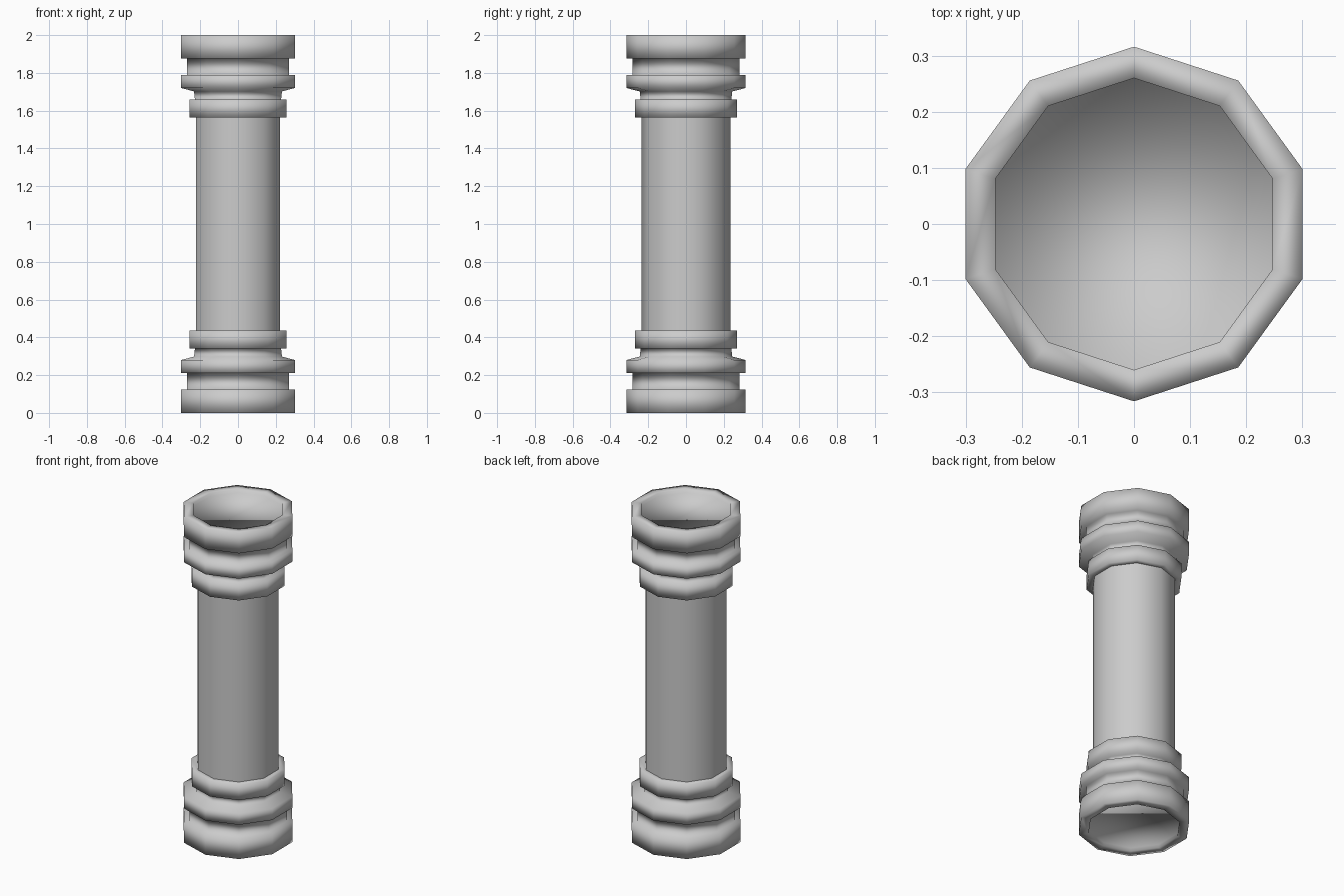
import bpy, bmesh, math

if "Cube" in bpy.data.objects:
    bpy.data.objects.remove(bpy.data.objects["Cube"])

SIDES = 10
HEIGHT = 2.0


def lathe(name, profile, cap_start=False, flip=False):
    """Revolve (radius, z) points into a ten-sided part; flip mirrors it to the top."""
    bm = bmesh.new()
    rings = []
    for r, z in profile:
        if flip:
            z = HEIGHT - z
        ring = []
        for i in range(SIDES):
            a = math.pi / 2 + 2 * math.pi * i / SIDES
            ring.append(bm.verts.new((r * math.cos(a), r * math.sin(a), z)))
        rings.append(ring)
    # profile runs upward on the outside, so faces wind outward
    for low, high in zip(rings, rings[1:]):
        for i in range(SIDES):
            j = (i + 1) % SIDES
            bm.faces.new((low[i], low[j], high[j], high[i]))
    if cap_start:
        bm.faces.new(list(reversed(rings[0])))
    if flip:
        bmesh.ops.reverse_faces(bm, faces=bm.faces[:])
    for f in bm.faces:
        f.smooth = True
    mesh = bpy.data.meshes.new(name)
    bm.to_mesh(mesh)
    bm.free()
    obj = bpy.data.objects.new(name, mesh)
    bpy.context.collection.objects.link(obj)
    return obj


SHAFT_R = 0.235

# Moulded end: recessed floor, rim, foot, groove, ring, neck and collar
end_profile = [
    (0.26, 0.02), (0.26, 0.0), (0.316, 0.0),
    (0.316, 0.125), (0.284, 0.125),
    (0.284, 0.21), (0.316, 0.21),
    (0.316, 0.28), (0.245, 0.298), (0.24, 0.34),
    (0.271, 0.34), (0.271, 0.435), (SHAFT_R, 0.435),
]

lathe("column_base", end_profile, cap_start=True)
lathe("column_capital", end_profile, cap_start=True, flip=True)

# Plain shaft between the two collars
lathe("column_shaft", [(SHAFT_R, 0.435), (SHAFT_R, HEIGHT - 0.435)])
